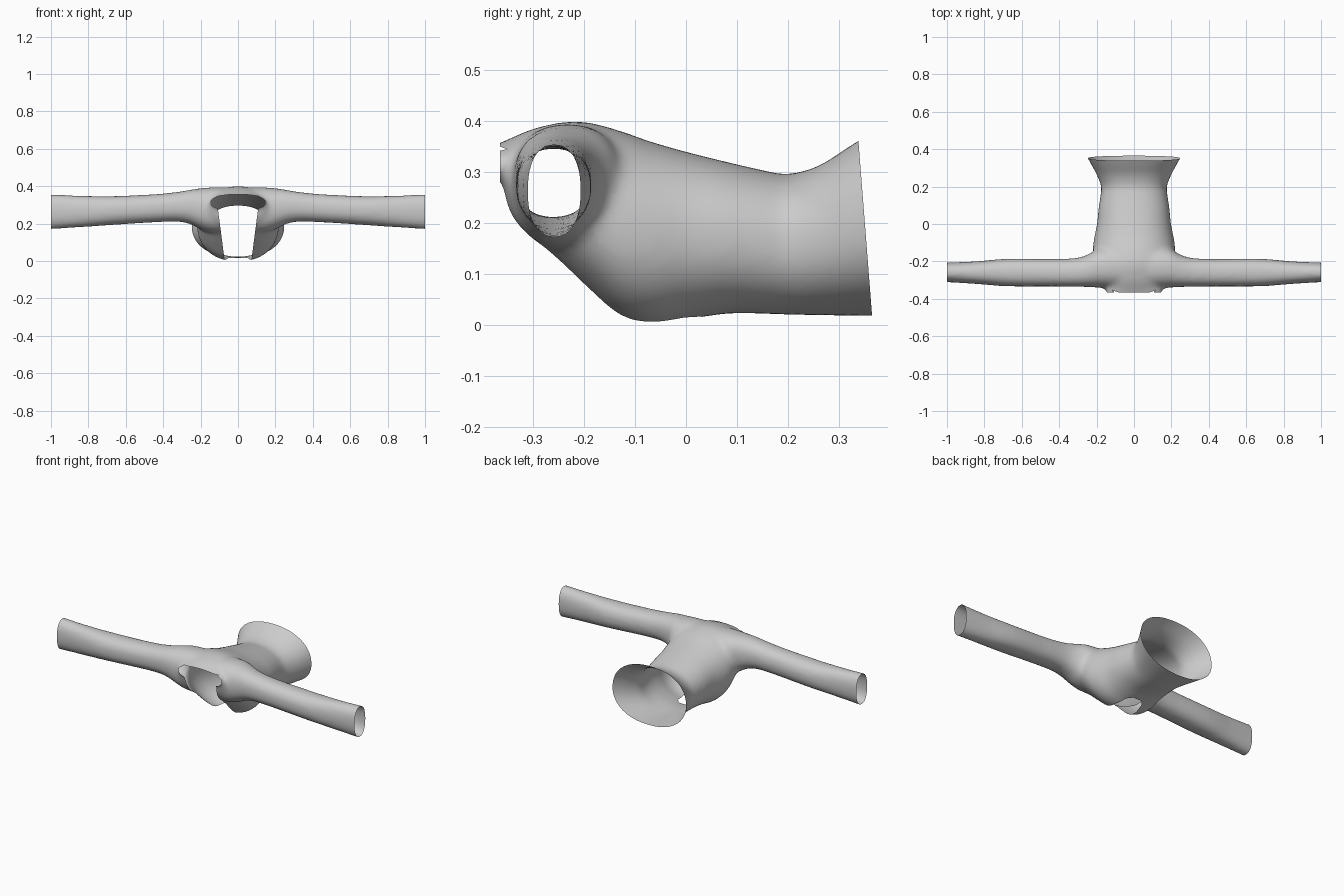
import bpy, bmesh, math
from mathutils import Vector

if "Cube" in bpy.data.objects:
    bpy.data.objects.remove(bpy.data.objects["Cube"])

def resample(rows, n=6):
    """Catmull-Rom smoothing of a table of sections."""
    out = []
    for i in range(len(rows) - 1):
        p = [rows[max(0, min(len(rows) - 1, i + k))] for k in (-1, 0, 1, 2)]
        for s in range(n):
            t = s / n
            out.append([0.5 * (2*b + (c-a)*t + (2*a-5*b+4*c-d)*t*t + (3*b-a-3*c+d)*t**3)
                        for a, b, c, d in zip(*p)])
    return out + [list(rows[-1])]

def loft(bm, sections, place, power, sides=48):
    """Closed tube; each section is (position, a_min, a_max, z_min, z_max)."""
    rings = []
    for pos, a0, a1, z0, z1 in sections:
        ring = []
        for k in range(sides):
            c, s = math.cos(2*math.pi*k/sides), math.sin(2*math.pi*k/sides)
            ca = math.copysign(abs(c) ** (2/power), c)
            sa = math.copysign(abs(s) ** (2/power), s)
            ring.append(bm.verts.new(place(pos, (a0+a1)/2 + ca*(a1-a0)/2,
                                           (z0+z1)/2 + sa*(z1-z0)/2)))
        rings.append(ring)
    for r, q in zip(rings, rings[1:]):
        for k in range(sides):
            j = (k + 1) % sides
            bm.faces.new((r[k], r[j], q[j], q[k]))
    bm.faces.new(rings[0])
    bm.faces.new(rings[-1])

bm = bmesh.new()

# torso tube along y: y, half width, bottom z, top z
torso = [(-0.42, .13, .29, .335), (-0.365, .15, .275, .357), (-0.345, .16, .205, .366),
         (-0.30, .18, .16, .385), (-0.24, .20, .108, .398), (-0.19, .215, .062, .397),
         (-0.13, .22, .012, .381), (-0.07, .212, -.003, .36), (0.0, .198, .01, .34),
         (0.08, .19, .022, .32), (0.15, .18, .022, .304), (0.20, .176, .02, .296),
         (0.26, .198, .019, .312), (0.32, .23, .018, .35), (0.40, .275, .017, .40)]
loft(bm, resample([(y, -w, w, a, b) for y, w, a, b in torso]),
     lambda p, a, z: (a, p, z), 2.2)

# both sleeves as one tube along x: |x|, y range, z range
sleeve = [(0, -.345, -.12, .16, .39), (.12, -.345, -.12, .15, .394), (.19, -.34, -.13, .165, .39),
          (.25, -.337, -.165, .195, .382), (.32, -.335, -.183, .21, .37),
          (.45, -.334, -.187, .207, .357), (.68, -.333, -.186, .192, .347),
          (.85, -.32, -.20, .18, .35), (1.05, -.308, -.208, .167, .358)]
both = [(-r[0], *r[1:]) for r in sleeve[:0:-1]] + sleeve
loft(bm, resample(both), lambda p, a, z: (p, a, z), 2.3)

bmesh.ops.recalc_face_normals(bm, faces=bm.faces[:])
raw = bpy.data.meshes.new("garment_raw")
bm.to_mesh(raw)
bm.free()
helper = bpy.data.objects.new("garment_helper", raw)
bpy.context.collection.objects.link(helper)

# fuse torso and sleeves into one smooth skin
m = helper.modifiers.new("fuse", 'REMESH')
m.mode, m.voxel_size = 'VOXEL', 0.011
m = helper.modifiers.new("soften", 'SMOOTH')
m.factor, m.iterations = 0.5, 14
dg = bpy.context.evaluated_depsgraph_get()
mesh = bpy.data.meshes.new_from_object(helper.evaluated_get(dg))
bpy.data.objects.remove(helper)

bm = bmesh.new()
bm.from_mesh(mesh)

def cut(co, no, trim):
    bmesh.ops.bisect_plane(bm, geom=bm.verts[:] + bm.edges[:] + bm.faces[:], dist=1e-5,
                           plane_co=co, plane_no=no, clear_outer=trim)

# open cuffs, hem and back of neck
cut((1, 0, 0), (1, 0, 0), True)
cut((-1, 0, 0), (-1, 0, 0), True)
cut((0, .365, .02), (0, .345, .027), True)
cut((0, -.365, .3), (0, -1, 0), True)

# deep scooped neckline: everything inside these planes is removed
planes = [((0, .03, 0), (0, 1, 0)), ((0, -.365, .35), (0, .4, 1))]
for s in (1, -1):
    planes += [((s*.075, 0, .03), (s, 0, -.13)),
               ((s*.074, -.08, 0), (s, .25, 0)),
               ((s*.054, 0, 0), (s, .9, 0))]
planes = [(Vector(c), Vector(n).normalized()) for c, n in planes]
for c, n in planes:
    cut(c, n, False)
gone = [f for f in bm.faces
        if all((f.calc_center_median() - c).dot(n) < 0 for c, n in planes)]
bmesh.ops.delete(bm, geom=gone, context='FACES')
bmesh.ops.recalc_face_normals(bm, faces=bm.faces[:])
for f in bm.faces:
    f.smooth = True
bm.to_mesh(mesh)
bm.free()

mesh.name = "cropped_top"
top = bpy.data.objects.new("cropped_top", mesh)
bpy.context.collection.objects.link(top)
